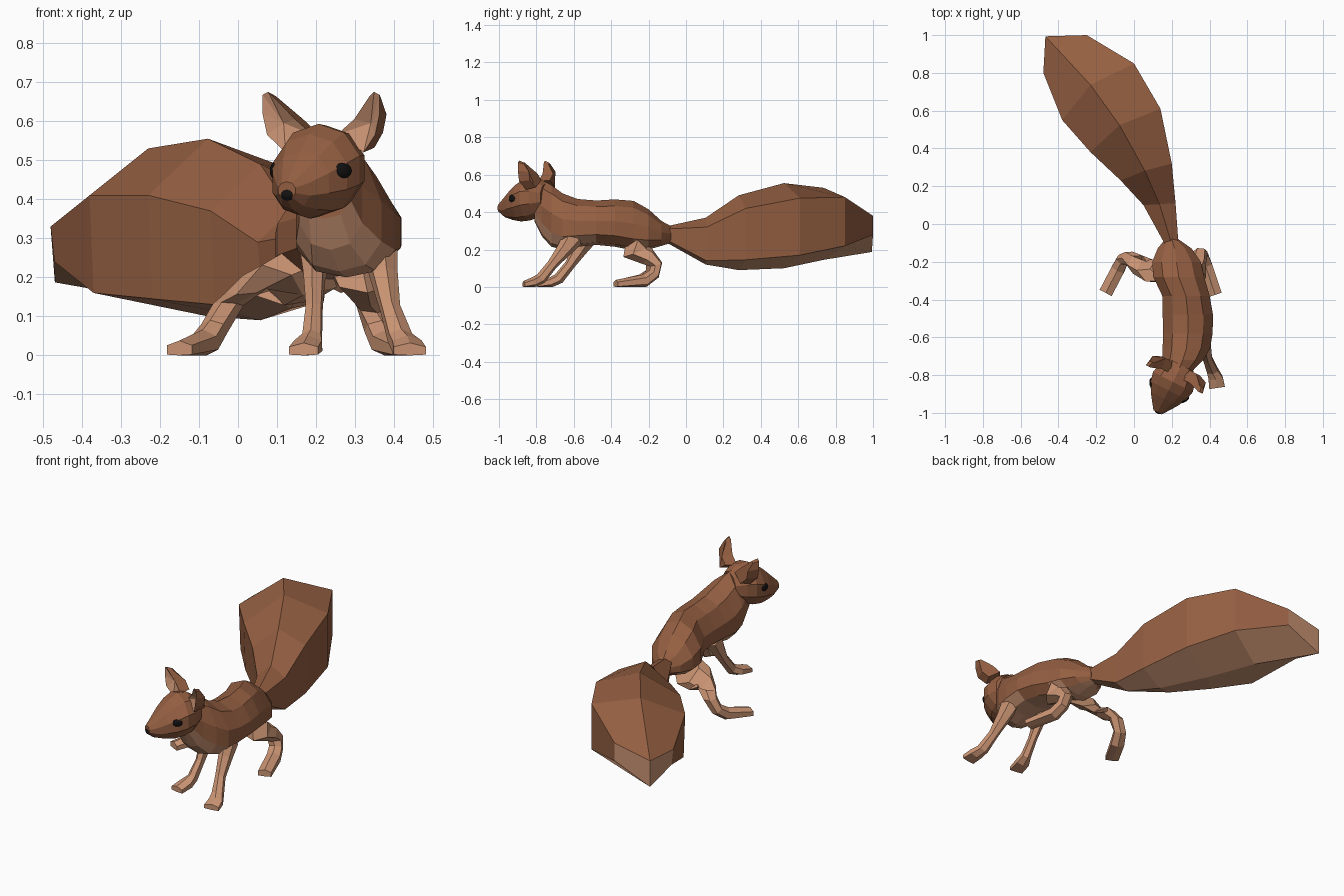
import bpy, bmesh, math
from mathutils import Vector, Matrix

if "Cube" in bpy.data.objects:
    bpy.data.objects.remove(bpy.data.objects["Cube"])


def material(name, rgb):
    m = bpy.data.materials.new(name)
    m.diffuse_color = (*rgb, 1)
    m.use_nodes = True
    m.node_tree.nodes["Principled BSDF"].inputs["Base Color"].default_value = m.diffuse_color
    return m


BROWN = material("brown fur", (0.30, 0.115, 0.054))
TAN = material("tan fur", (0.60, 0.30, 0.175))
BLACK = material("black", (0.006, 0.006, 0.006))


def finish(name, bm, mats, rule=None):
    bmesh.ops.recalc_face_normals(bm, faces=bm.faces)
    for f in bm.faces:
        if rule and rule(f):
            f.material_index = 1
    me = bpy.data.meshes.new(name)
    bm.to_mesh(me)
    bm.free()
    for m in mats:
        me.materials.append(m)
    ob = bpy.data.objects.new(name, me)
    bpy.context.collection.objects.link(ob)
    return ob


def loft(name, rings, mats, rule=None, split_end=False):
    """Skin a list of equal-length point rings and cap both ends."""
    bm = bmesh.new()
    vs = [[bm.verts.new(p) for p in r] for r in rings]
    n = len(vs[0])
    for a, b in zip(vs, vs[1:]):
        for i in range(n):
            j = (i + 1) % n
            bm.faces.new((a[i], a[j], b[j], b[i]))
    bm.faces.new(vs[0])
    e = vs[-1]
    if split_end:
        bm.faces.new(e[:4])
        bm.faces.new((e[3], e[4], e[5], e[0]))
    else:
        bm.faces.new(e)
    return finish(name, bm, mats, rule)


def oval(c, side, up, rw, rh, n, low=0.0):
    """Ring of n points; low drops the widest level."""
    pts = []
    for i in range(n):
        a = 2 * math.pi * i / n + math.pi / 2
        s = math.sin(a)
        pts.append(c + side * rw * math.cos(a) + up * rh * (s - low * (1 - s * s)))
    return pts


X, Z = Vector((1, 0, 0)), Vector((0, 0, 1))

# Torso: y, centre x, half width, top z, bottom z
TORSO = [(-.08, .20, .036, .325, .235), (-.13, .215, .095, .352, .22),
         (-.20, .225, .135, .415, .20), (-.28, .237, .142, .46, .195),
         (-.38, .275, .132, .468, .215), (-.48, .285, .14, .462, .225),
         (-.58, .285, .138, .47, .215), (-.66, .277, .132, .50, .20),
         (-.72, .258, .115, .545, .215), (-.77, .237, .085, .57, .27),
         (-.81, .222, .07, .55, .35)]


def underside(f):
    c = f.calc_center_median()
    return f.normal.z < -.75 or (c.y < -.6 and c.z < .28 + (-.62 - c.y) * .55)


loft("torso", [oval(Vector((x, y, (t + b) / 2)), X, Z, w, (t - b) / 2, 10, .25)
               for y, x, w, t, b in TORSO], [BROWN, TAN], underside)

# Head, turned to one side: distance from nose, half width, top z, bottom z
FWD = Vector((-.45, -.893, 0)).normalized()
SIDE = Vector((-FWD.y, FWD.x, 0))
NOSE = Vector((.125, -.997, 0))
HEAD = [(0, .026, .445, .40), (.035, .052, .48, .372), (.08, .085, .525, .358),
        (.13, .112, .567, .35), (.18, .124, .593, .355), (.23, .112, .588, .37),
        (.28, .075, .555, .40)]


def head_point(s, u, z):
    return NOSE - FWD * s + SIDE * u + Z * z


loft("head", [oval(head_point(s, 0, (t + b) / 2), SIDE, Z, w, (t - b) / 2, 10)
              for s, w, t, b in HEAD], [BROWN])


def bead(name, c, normal, size):
    bm = bmesh.new()
    bmesh.ops.create_uvsphere(bm, u_segments=12, v_segments=8, radius=1)
    n = normal.normalized()
    a = Z.cross(n).normalized()
    b = n.cross(a)
    rot = Matrix((a, b, n)).transposed()
    for v in bm.verts:
        v.co = c + rot @ Vector([p * q for p, q in zip(v.co, size)])
    finish(name, bm, [BLACK])


bead("nose", head_point(.006, 0, .411), FWD, (.02, .015, .012))

# Ears: outline of sideways offset and height, tan on the hollow front
EAR = [(.035, .565), (.085, .605), (.14, .665), (.152, .675), (.168, .667),
       (.168, .62), (.155, .565), (.112, .52)]
for sgn, tag in ((1, "right"), (-1, "left")):
    bead("eye_" + tag, head_point(.124, sgn * .098, .473),
         SIDE * sgn + FWD * .6, (.027, .021, .012))
    bm = bmesh.new()
    front, back = [], []
    for u, z in EAR:
        s = .2 + (.015 if u < .12 else -.005)
        front.append(bm.verts.new(head_point(s, sgn * u, z)))
        uc, zc = .115 + (u - .115) * .8, .6 + (z - .6) * .85
        depth = .06 if z < .64 else .03
        back.append(bm.verts.new(head_point(s + depth, sgn * uc, zc)))
    hollow = bm.verts.new(head_point(.23, sgn * .125, .595))
    bm.faces.new(back)
    for i in range(8):
        j = (i + 1) % 8
        bm.faces.new((front[i], front[j], back[j], back[i]))
        bm.faces.new((front[i], front[j], hollow))
    finish("ear_" + tag, bm, [BROWN, TAN], lambda f: hollow in f.verts[:])

# Tail: left xy, right xy, ridge push, heights of top, left and right upper
# edges, left and right lower edges, bottom
TAIL = [(.16, -.10, .235, -.10, 0, .325, .31, .31, .25, .25, .235),
        (.05, .10, .22, .11, 0, .37, .29, .32, .17, .14, .12),
        (-.07, .23, .20, .32, .01, .49, .37, .42, .13, .145, .09),
        (-.23, .38, .14, .61, .04, .555, .41, .475, .145, .17, .10),
        (-.38, .55, 0, .85, .05, .53, .41, .48, .16, .22, .145),
        (-.48, .80, -.25, 1.0, .13, .335, .33, .38, .24, .28, .187)]
rings = []
for lx, ly, rx, ry, push, t, lu, ru, ll, rl, b in TAIL:
    mx, my = (lx + rx) / 2 - push * .8, (ly + ry) / 2 + push * .72
    rings.append([(mx, my, t), (rx, ry, ru), (rx, ry, rl),
                  (mx, my, b), (lx + .01, ly, ll), (lx, ly, lu)])


def tail_tan(f):
    c = f.calc_center_median()
    return f.normal.z < -.35 or (c.y > .88 and c.z < .31)


loft("tail", rings, [BROWN, TAN], tail_tan, split_end=True)


# Legs: x, y, z, half width, half depth along each limb
def leg(name, pts):
    ps = [Vector(p[:3]) for p in pts]
    head = ps[-1] - ps[-2]
    side = Vector((-head.y, head.x, 0)).normalized()
    rings = []
    for i, p in enumerate(pts):
        tan = ps[min(i + 1, len(ps) - 1)] - ps[max(i - 1, 0)]
        up = side.cross(tan).normalized()
        if i == len(pts) - 1:
            up = Z if up.z > 0 else -Z
        ring = []
        for k in range(6):
            a = math.pi / 3 * k + math.pi / 6
            q = ps[i] + side * p[3] * math.cos(a) * 1.15 + up * p[4] * math.sin(a)
            ring.append((q.x, q.y, max(q.z, 0)))
        rings.append(ring)
    loft(name, rings, [TAN])


leg("front_leg_right", [(.365, -.60, .27, .04, .06), (.375, -.65, .20, .032, .042),
                        (.39, -.715, .12, .024, .028), (.415, -.775, .045, .03, .03),
                        (.432, -.815, .025, .038, .028), (.44, -.868, .012, .042, .02)])
leg("front_leg_left", [(.20, -.53, .27, .04, .06), (.195, -.57, .20, .025, .042),
                       (.195, -.62, .12, .02, .028), (.19, -.68, .045, .024, .03),
                       (.18, -.72, .025, .036, .028), (.168, -.79, .012, .038, .02)])
leg("hind_leg_left", [(.17, -.25, .21, .08, .09), (.09, -.25, .18, .07, .08),
                      (.02, -.215, .165, .045, .055), (-.025, -.18, .13, .034, .038),
                      (-.06, -.19, .07, .032, .032), (-.085, -.24, .032, .036, .036),
                      (-.15, -.365, .014, .036, .024)])
leg("hind_leg_right", [(.285, -.25, .22, .075, .09), (.31, -.27, .19, .065, .075),
                       (.33, -.21, .165, .05, .05), (.345, -.16, .12, .038, .036),
                       (.36, -.17, .07, .034, .032), (.378, -.22, .032, .036, .036),
                       (.43, -.375, .014, .036, .024)])
